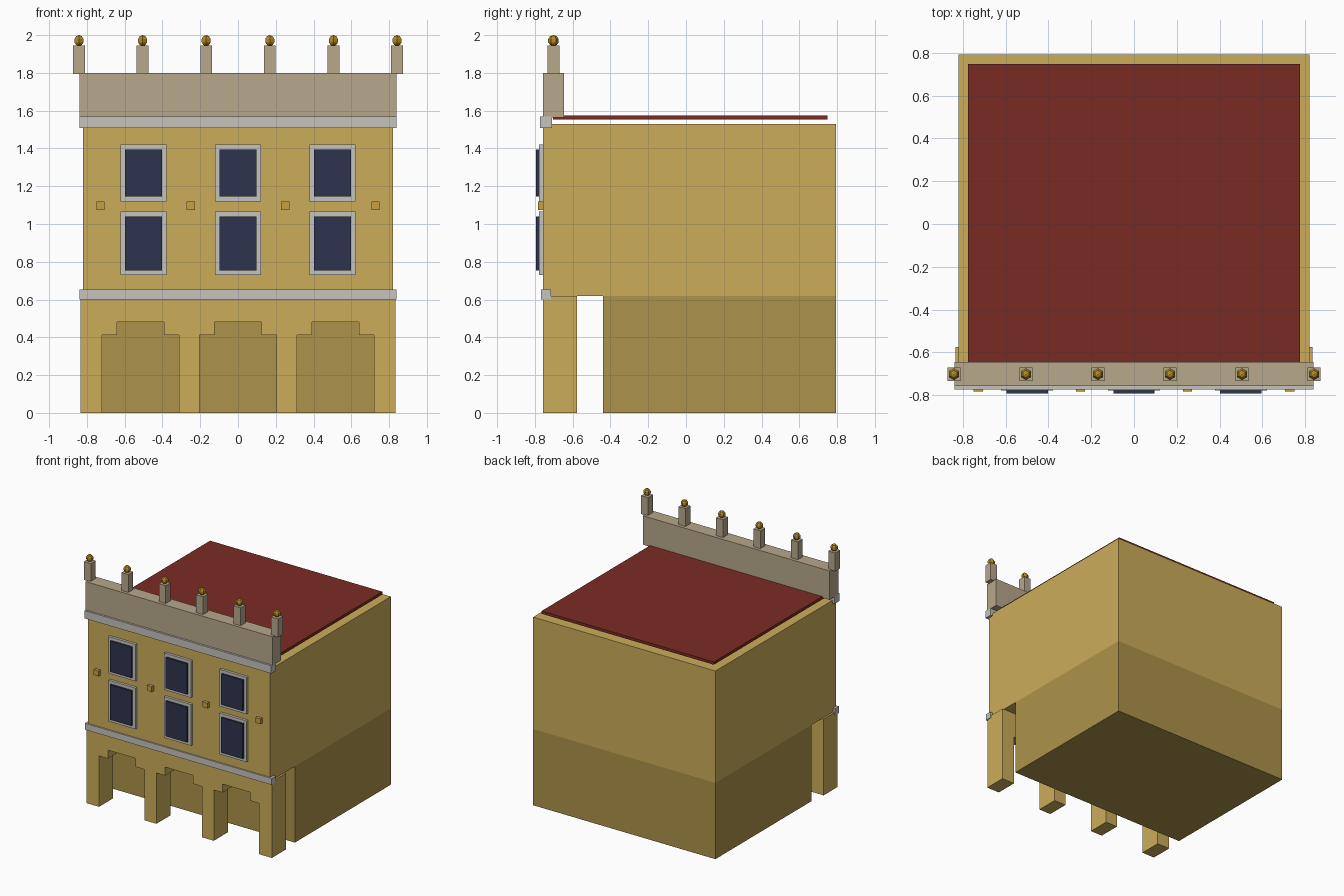
import bpy, bmesh

if "Cube" in bpy.data.objects:
    bpy.data.objects.remove(bpy.data.objects["Cube"])


def mat(name, rgb):
    lin = [((c / 255 + 0.055) / 1.055) ** 2.4 for c in rgb]
    m = bpy.data.materials.new(name)
    m.diffuse_color = (*lin, 1)
    m.use_nodes = True
    m.node_tree.nodes["Principled BSDF"].inputs["Base Color"].default_value = m.diffuse_color
    return m


WALL = mat("ochre wall", (203, 173, 90))
GROUND = mat("dark ochre", (172, 146, 74))
TRIM = mat("light grey trim", (198, 196, 190))
STONE = mat("beige stone", (183, 168, 140))
GLASS = mat("navy glass", (45, 51, 78))
ROOF = mat("dark red roof", (122, 43, 35))
GOLD = mat("gold", (178, 138, 38))
TILE = mat("ochre gold tile", (200, 160, 66))


def finish(name, bm, m):
    bmesh.ops.recalc_face_normals(bm, faces=bm.faces)
    me = bpy.data.meshes.new(name)
    bm.to_mesh(me)
    bm.free()
    me.materials.append(m)
    ob = bpy.data.objects.new(name, me)
    bpy.context.collection.objects.link(ob)
    return ob


def box(name, x, y, z, m):
    """Box from (min, max) ranges on each axis."""
    bm = bmesh.new()
    bmesh.ops.create_cube(bm, size=1)
    for v in bm.verts:
        v.co = [r[0] + (c + 0.5) * (r[1] - r[0]) for c, r in zip(v.co, (x, y, z))]
    return finish(name, bm, m)


# main volumes
box("upper_storeys", (-0.82, 0.82), (-0.757, 0.793), (0.62, 1.53), WALL)
box("ground_floor", (-0.82, 0.82), (-0.44, 0.793), (0, 0.62), GROUND)
box("roof_slab", (-0.775, 0.775), (-0.705, 0.748), (1.552, 1.575), ROOF)

# arcade: front outline with three stepped openings, extruded in depth
outline = [(-0.835, 0.62), (-0.835, 0)]
for cx in (-0.516, 0, 0.516):
    half = [(-0.204, 0), (-0.204, 0.413), (-0.125, 0.413), (-0.125, 0.482)]
    outline += [(cx + x, z) for x, z in half]
    outline += [(cx - x, z) for x, z in reversed(half)]
outline += [(0.835, 0), (0.835, 0.62)]
bm = bmesh.new()
face = bm.faces.new([bm.verts.new((x, -0.757, z)) for x, z in outline])
ext = bmesh.ops.extrude_face_region(bm, geom=[face], use_keep_orig=True)
new = [g for g in ext["geom"] if isinstance(g, bmesh.types.BMVert)]
bmesh.ops.translate(bm, verts=new, vec=(0, 0.181, 0))
finish("arcade", bm, WALL)

# cornices and parapet
box("lower_cornice", (-0.84, 0.84), (-0.768, -0.715), (0.60, 0.652), TRIM)
box("upper_cornice", (-0.84, 0.84), (-0.773, -0.71), (1.507, 1.57), TRIM)
box("parapet", (-0.84, 0.84), (-0.757, -0.645), (1.565, 1.80), STONE)

# windows: raised frame with a glass plate in front
for cx in (-0.5, 0, 0.5):
    for z0, z1 in ((0.73, 1.065), (1.12, 1.42)):
        box("window_frame", (cx - 0.122, cx + 0.122), (-0.778, -0.75), (z0, z1), TRIM)
        box("window_glass", (cx - 0.097, cx + 0.097), (-0.793, -0.77),
            (z0 + 0.025, z1 - 0.025), GLASS)

# small square wall tiles
for cx in (-0.728, -0.25, 0.25, 0.728):
    box("wall_tile", (cx - 0.022, cx + 0.022), (-0.783, -0.75), (1.075, 1.118), TILE)

# parapet posts with ball finials
for i in range(6):
    cx = -0.842 + i * 0.3368
    box("parapet_post", (cx - 0.031, cx + 0.031), (-0.733, -0.671), (1.795, 1.945), STONE)
    bm = bmesh.new()
    bmesh.ops.create_uvsphere(bm, u_segments=6, v_segments=5, radius=0.029)
    bmesh.ops.translate(bm, verts=bm.verts, vec=(cx, -0.702, 1.971))
    finish("ball_finial", bm, GOLD)
